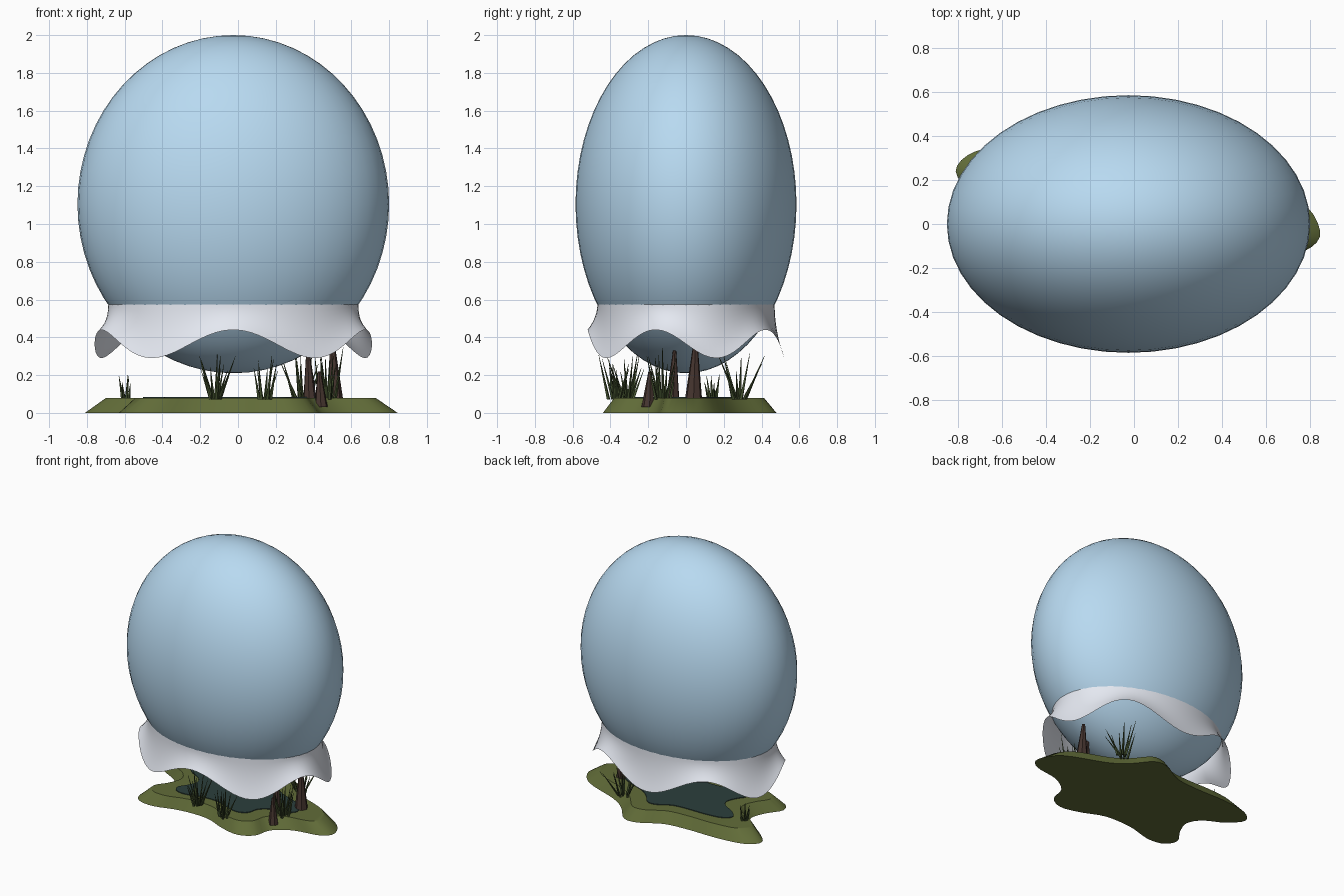
import bpy, bmesh, math, random
from mathutils import Vector

if "Cube" in bpy.data.objects:
    bpy.data.objects.remove(bpy.data.objects["Cube"])

random.seed(4)


def material(name, rgb):
    m = bpy.data.materials.new(name)
    m.diffuse_color = (*rgb, 1)
    m.use_nodes = True
    m.node_tree.nodes["Principled BSDF"].inputs["Base Color"].default_value = m.diffuse_color
    return m


BLUE = material("pale_blue", (0.48, 0.70, 0.88))
WHITE = material("frill_white", (0.78, 0.81, 0.88))
MOSS = material("moss", (0.12, 0.15, 0.04))
WATER = material("pond_water", (0.025, 0.05, 0.045))
REED = material("reed_green", (0.05, 0.075, 0.025))
BARK = material("bark", (0.06, 0.035, 0.028))


def finish(name, bm, mat, smooth=False):
    bmesh.ops.recalc_face_normals(bm, faces=bm.faces)
    me = bpy.data.meshes.new(name)
    bm.to_mesh(me)
    bm.free()
    me.materials.append(mat)
    ob = bpy.data.objects.new(name, me)
    bpy.context.collection.objects.link(ob)
    if smooth:
        bpy.context.view_layer.objects.active = ob
        ob.select_set(True)
        bpy.ops.object.shade_smooth_by_angle(angle=math.radians(40))
        ob.select_set(False)
    return ob


def bridge(bm, a, b):
    n = len(a)
    for i in range(n):
        bm.faces.new((a[i], a[(i + 1) % n], b[(i + 1) % n], b[i]))


# Balloon-like body
CX, RX, RY, CZ, RZ = -0.025, 0.825, 0.585, 1.105, 0.895
bm = bmesh.new()
bmesh.ops.create_uvsphere(bm, u_segments=48, v_segments=32, radius=1)
for v in bm.verts:
    v.co = (CX + RX * v.co.x, RY * v.co.y, CZ + RZ * v.co.z)
finish("body", bm, BLUE, True)

# Flared frill with five waves along its hem
bm = bmesh.new()
rings = []
N = 100
for j in range(9):
    t = j / 8
    s = 0.802 + 0.088 * t ** 2
    ring = []
    for i in range(N):
        a = math.tau * i / N
        hem = 0.365 - 0.075 * math.sin(5 * a)
        z = 0.575 + (hem - 0.575) * t
        ring.append(bm.verts.new((CX + RX * s * math.cos(a), RY * s * math.sin(a), z)))
    rings.append(ring)
for a, b in zip(rings, rings[1:]):
    bridge(bm, a, b)
finish("frill", bm, WHITE, True)

# Wavy island outline, smoothed from a few points
PTS = [(.845, -.03), (.74, .12), (.45, .24), (.32, .33), (.2, .465), (.08, .465),
       (-.08, .38), (-.28, .36), (-.5, .36), (-.72, .33), (-.81, .24), (-.72, .13),
       (-.58, .05), (-.52, -.05), (-.56, -.17), (-.63, -.28), (-.58, -.37), (-.45, -.39),
       (-.25, -.34), (-.03, -.34), (.15, -.41), (.3, -.44), (.41, -.38), (.45, -.25),
       (.58, -.16), (.78, -.12)]


def outline(steps=4):
    p = [Vector(q) for q in PTS]
    n = len(p)
    out = []
    for i in range(n):
        a, b, c, d = (p[(i + k) % n] for k in (-1, 0, 1, 2))
        for j in range(steps):
            t = j / steps
            out.append(0.5 * (2 * b + (c - a) * t + (2 * a - 5 * b + 4 * c - d) * t * t
                              + (3 * b - a - 3 * c + d) * t ** 3))
    return out


def slab(name, levels, mat):
    bm = bmesh.new()
    rings = [[bm.verts.new((q.x * s, q.y * s, z)) for q in outline()] for s, z in levels]
    for a, b in zip(rings, rings[1:]):
        bridge(bm, a, b)
    bm.faces.new(rings[0][::-1])
    bm.faces.new(rings[-1])
    finish(name, bm, mat, True)


slab("island", [(1, 0), (0.865, 0.078)], MOSS)
slab("pond", [(0.62, 0.07), (0.62, 0.083)], WATER)


def spike(bm, base, tip, r0, r1, sides, twist=0.0):
    a, b = [], []
    for i in range(sides):
        w = math.tau * i / sides + twist
        d = Vector((math.cos(w), math.sin(w), 0))
        a.append(bm.verts.new(Vector(base) + d * r0))
        b.append(bm.verts.new(Vector(tip) + d * r1))
    bridge(bm, a, b)
    bm.faces.new(a[::-1])
    bm.faces.new(b)


# Stumps
for i, (x, y, z0, z1, r) in enumerate([(.51, .04, .075, .37, .046),
                                       (.38, -.07, .075, .33, .036),
                                       (.44, -.2, .03, .22, .036)]):
    bm = bmesh.new()
    spike(bm, (x, y, z0), (x - 0.01, y + 0.01, z1), r, r * 0.25, 7, i)
    finish(f"stump_{i + 1}", bm, BARK)

# Reed clumps
for i, (x, y, count, h, lean) in enumerate([(-.12, -.31, 12, .25, .09), (.14, -.37, 9, .24, .07),
                                            (.47, -.12, 12, .30, .06), (.34, .28, 9, .26, .12),
                                            (-.6, .14, 6, .14, .025)]):
    bm = bmesh.new()
    for k in range(count):
        a = math.tau * k / count + random.uniform(-.3, .3)
        d = Vector((math.cos(a), math.sin(a), 0))
        base = Vector((x, y, .07)) + d * random.uniform(.01, .045) * min(1, h / .2)
        tip = base + d * lean * random.uniform(.3, 1) + Vector((0, 0, h * random.uniform(.55, 1)))
        spike(bm, base, tip, .010, .001, 4, a)
    finish(f"reeds_{i + 1}", bm, REED)
